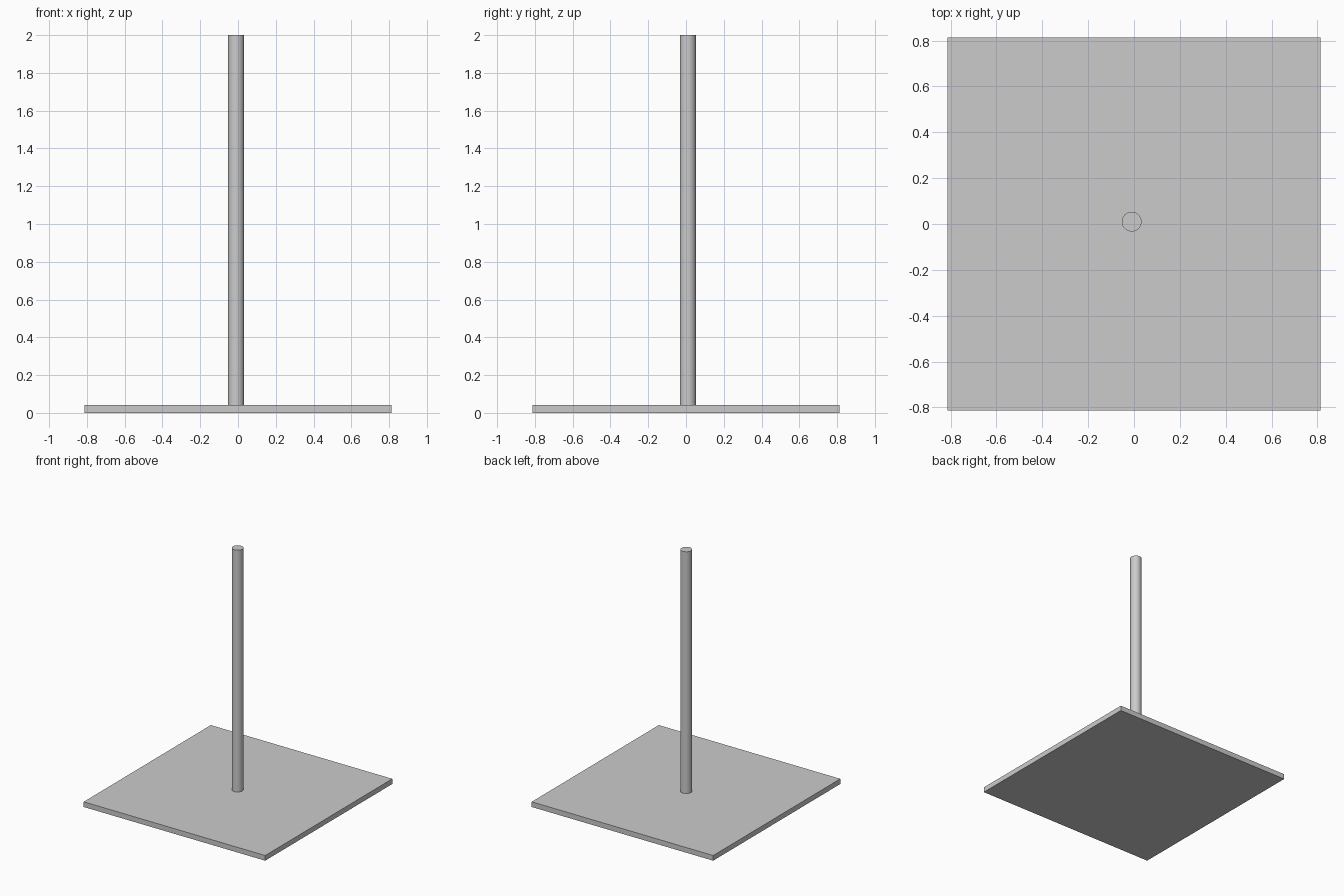
import bpy

if "Cube" in bpy.data.objects:
    bpy.data.objects.remove(bpy.data.objects["Cube"])

PLATE_SIZE = 1.626
PLATE_H = 0.042
POLE_R = 0.043
TOP = 2.0

# Square base plate
bpy.ops.mesh.primitive_cube_add(size=1, location=(0, 0, PLATE_H / 2))
base = bpy.context.object
base.name = "base_plate"
base.scale = (PLATE_SIZE, PLATE_SIZE, PLATE_H)
bpy.ops.object.transform_apply(location=False, rotation=False, scale=True)

# Round upright pole, slightly off centre, standing on the plate
bpy.ops.mesh.primitive_cylinder_add(
    vertices=32, radius=POLE_R, depth=TOP - PLATE_H,
    location=(-0.01, 0.01, (TOP + PLATE_H) / 2))
pole = bpy.context.object
pole.name = "pole"
bpy.ops.object.shade_smooth_by_angle()
